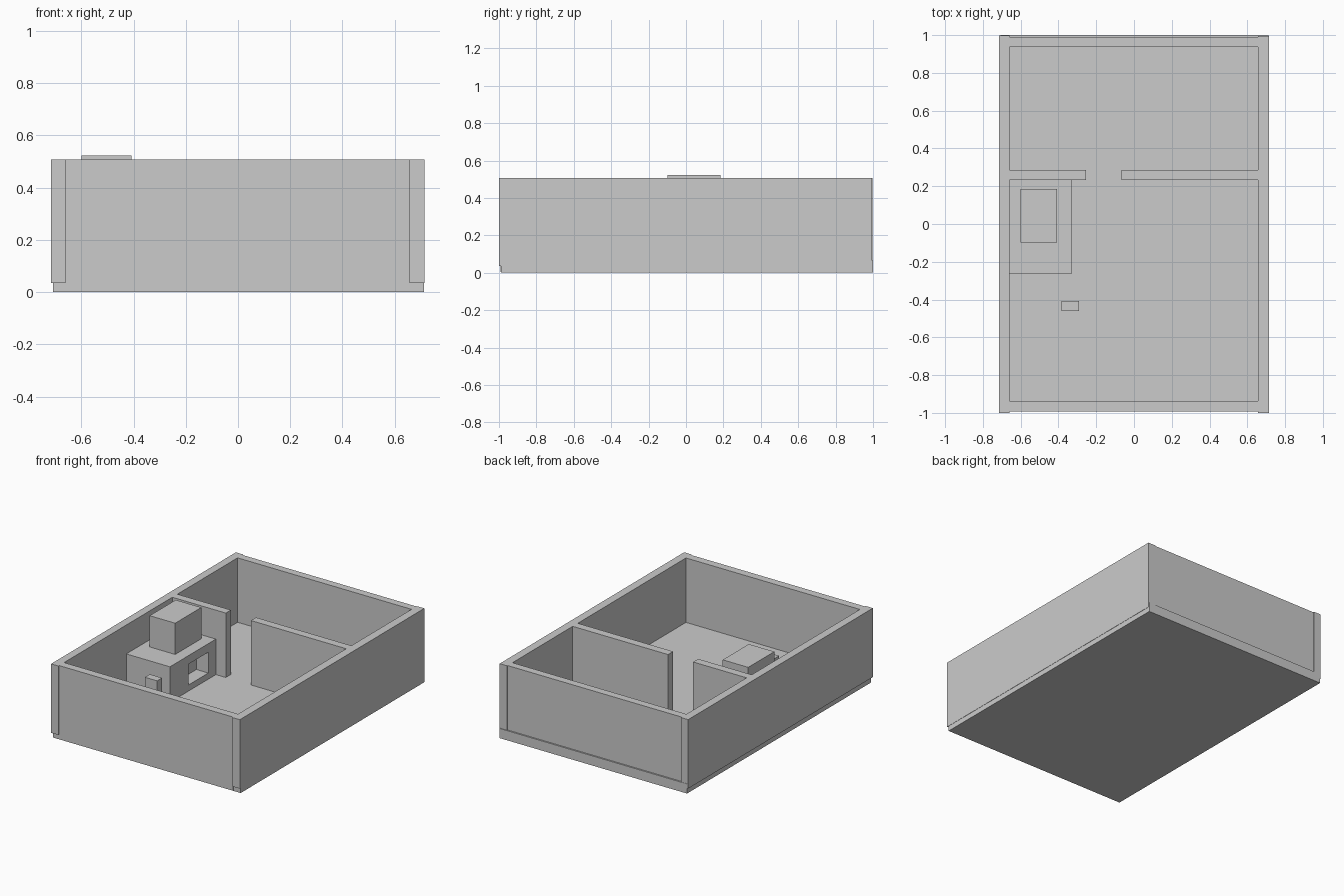
import bpy

if "Cube" in bpy.data.objects:
    bpy.data.objects.remove(bpy.data.objects["Cube"])


def box(name, x, y, z):
    """Axis-aligned box from (min, max) pairs."""
    bpy.ops.mesh.primitive_cube_add(
        size=1, location=[(a + b) / 2 for a, b in (x, y, z)])
    ob = bpy.context.object
    ob.name = name
    ob.scale = [b - a for a, b in (x, y, z)]
    bpy.ops.object.transform_apply(location=False, rotation=False, scale=True)
    return ob


TOP = 0.507
FLOOR = 0.066

# Floor slab
box("floor", (-0.708, 0.712), (-0.988, 1.0), (0, FLOOR))

# Long side walls, slightly proud of the end walls
box("left_wall", (-0.715, -0.66), (-1.0, 0.998), (0.035, TOP))
box("right_wall", (0.657, 0.714), (-1.0, 0.995), (0.035, TOP))

# End walls
box("front_wall", (-0.66, 0.657), (-0.992, -0.938), (0.004, TOP))
box("back_wall", (-0.66, 0.657), (0.938, 0.99), (0.035, TOP))

# Partition with a doorway gap
for name, x in (("left_partition", (-0.66, -0.255)),
                ("right_partition", (-0.065, 0.657))):
    box(name, x, (0.232, 0.287), (0.035, TOP))

# Fireplace with a recessed opening facing the room
fireplace = box("fireplace", (-0.66, -0.33), (-0.265, 0.232), (0.035, 0.309))
cutter = box("opening_cutter", (-0.42, -0.2), (-0.065, 0.15), (0.108, 0.25))
cutter.hide_render = True
mod = fireplace.modifiers.new("opening", 'BOOLEAN')
mod.operation = 'DIFFERENCE'
mod.solver = 'EXACT'
mod.object = cutter
bpy.context.view_layer.objects.active = fireplace
bpy.ops.object.modifier_apply(modifier=mod.name)
bpy.data.objects.remove(cutter)

# Chimney above the fireplace
box("chimney", (-0.6, -0.407), (-0.098, 0.184), (0.3085, 0.523))

# Small freestanding post
box("post", (-0.383, -0.29), (-0.46, -0.407), (0.06, 0.298))
